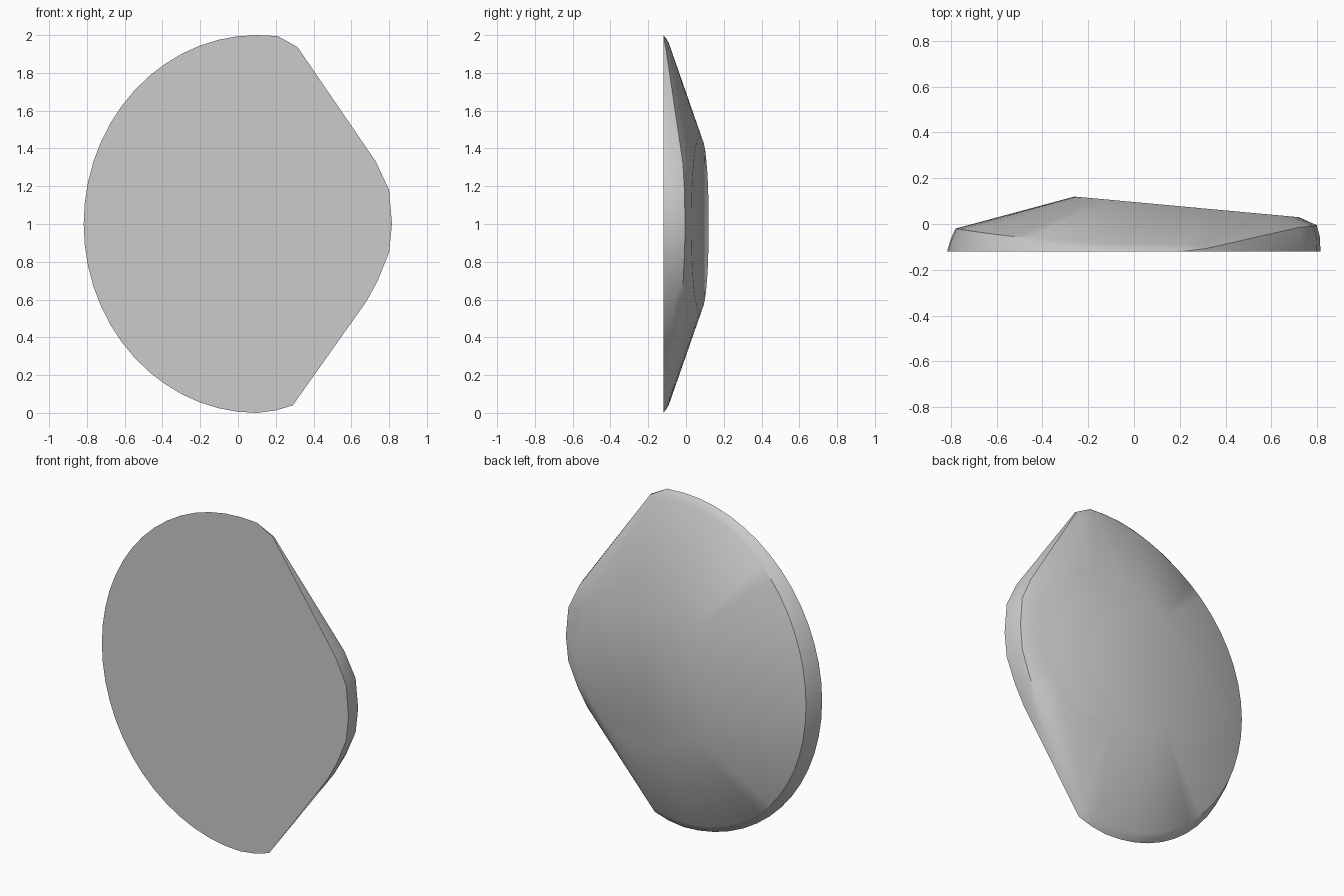
import bpy
import bmesh
import math

cube = bpy.data.objects.get("Cube")
if cube:
    bpy.data.objects.remove(cube, do_unlink=True)

# Single grey material
grey = bpy.data.materials.new("plain grey")
grey.use_nodes = True
colour = (0.6, 0.6, 0.6, 1)
grey.diffuse_color = colour
grey.node_tree.nodes["Principled BSDF"].inputs["Base Color"].default_value = colour

# Outline: round left side, clipped and pointed right side
outline = []
STEPS = 28
for i in range(STEPS + 1):
    a = math.pi * (0.5 + i / STEPS)
    outline.append((0.1 + 0.917 * math.cos(a), 1 + math.sin(a)))
outline += [(0.2, 0.013), (0.29, 0.04), (0.68, 0.59), (0.74, 0.7), (0.8, 0.85),
            (0.815, 1), (0.8, 1.18), (0.73, 1.33), (0.315, 1.937), (0.21, 1.995)]


def ring(inset, depth_at):
    """Outline moved inwards, with a depth that depends on height and side."""
    points = []
    for x, z in outline:
        t = abs(z - 1)
        points.append((x * (1 - inset(x)), depth_at(x, t), 1 + (z - 1) * (1 - inset(x))))
    return points


def shoulder(x, t):
    return (-0.005 if x > 0.3 else -0.02) - (0.105 if x > 0.3 else 0.07) * t * t


# Front edge, rounded wall and shoulder
points = [(x, -0.12, z) for x, z in outline]
points += ring(lambda x: 0.003 if x > 0.3 else 0.02,
               lambda x, t: -0.12 + 0.55 * (shoulder(x, t) + 0.12))
points += ring(lambda x: 0.02 if x > 0.3 else 0.045, shoulder)

# Tilted rounded plateau on the back
for i in range(32):
    a = math.tau * i / 32
    c, s = math.cos(a), math.sin(a)
    x = 0.23 + 0.49 * math.copysign(abs(c) ** 0.9, c)
    z = 1 + 0.46 * math.copysign(abs(s) ** 0.9, s)
    points.append((x, 0.12 - 0.092 * (x + 0.26), z))

# Wrap everything in one convex skin
bm = bmesh.new()
for p in points:
    bm.verts.new(p)
hull = bmesh.ops.convex_hull(bm, input=bm.verts)
loose = [v for v in bm.verts if not v.link_faces]
bmesh.ops.delete(bm, geom=loose, context='VERTS')
bmesh.ops.dissolve_limit(bm, angle_limit=math.radians(0.5), verts=bm.verts, edges=bm.edges)
bmesh.ops.recalc_face_normals(bm, faces=bm.faces)
mesh = bpy.data.meshes.new("faceted_shell")
bm.to_mesh(mesh)
bm.free()
mesh.materials.append(grey)
shell = bpy.data.objects.new("faceted_shell", mesh)
bpy.context.collection.objects.link(shell)

# Smooth the gentle slopes, keep the front rim sharp
bpy.context.view_layer.objects.active = shell
shell.select_set(True)
bpy.ops.object.shade_smooth_by_angle(angle=math.radians(30))
